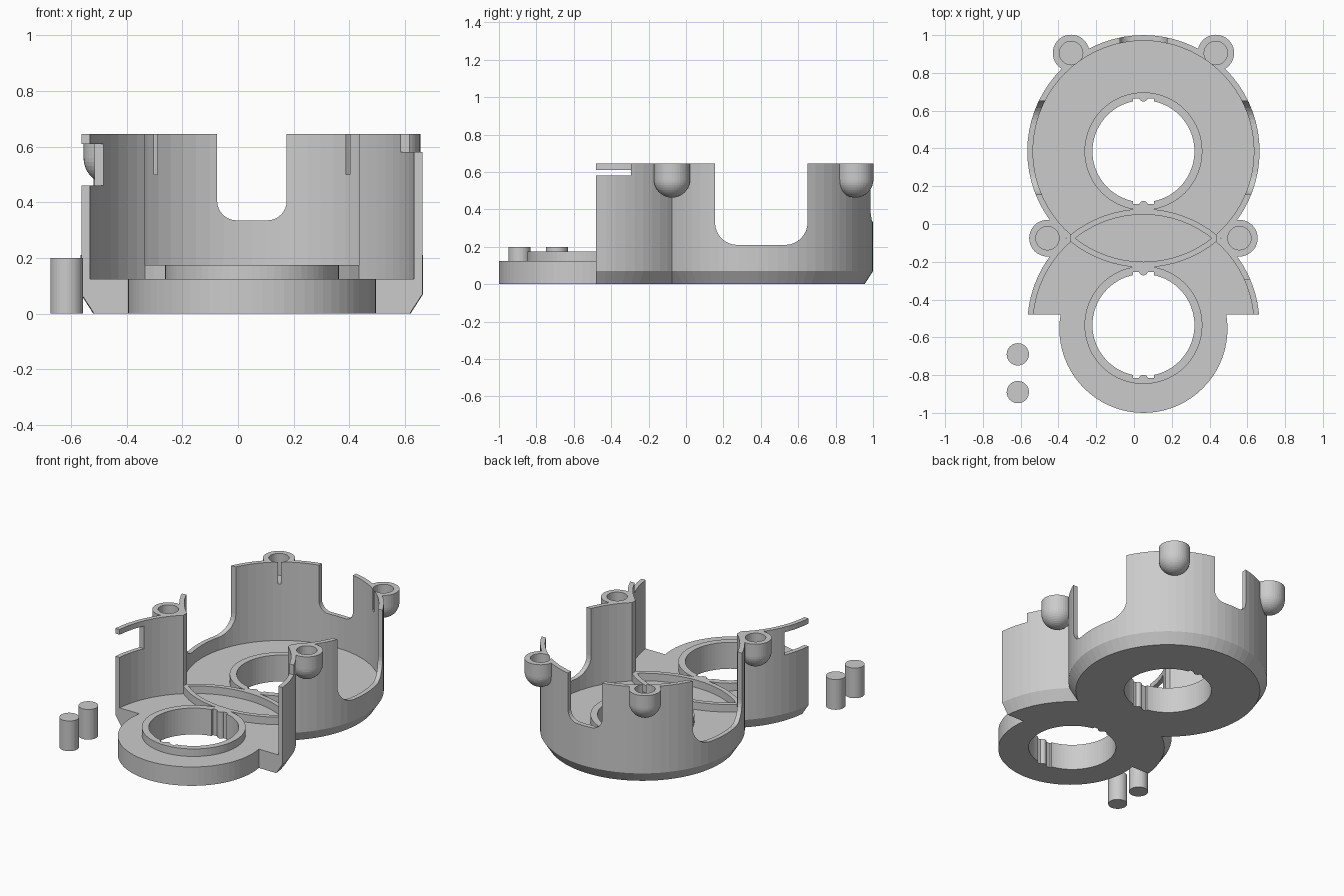
import bpy, bmesh, math

cube = bpy.data.objects.get("Cube")
if cube:
    bpy.data.objects.remove(cube, do_unlink=True)

grey = bpy.data.materials.new("light grey plastic")
grey.use_nodes = True
grey.diffuse_color = (0.6, 0.6, 0.6, 1)
grey.node_tree.nodes["Principled BSDF"].inputs["Base Color"].default_value = (0.6, 0.6, 0.6, 1)

CX, BACK, FRONT = 0.05, 0.385, -0.535      # ring centres
MID = (BACK + FRONT) / 2
OUTER, INNER = 0.615, 0.585                # wall radii
FLOOR, RIM, TOP = 0.125, 0.175, 0.645      # heights


def make(name, bm):
    bmesh.ops.recalc_face_normals(bm, faces=bm.faces)
    mesh = bpy.data.meshes.new(name)
    bm.to_mesh(mesh)
    bm.free()
    mesh.materials.append(grey)
    obj = bpy.data.objects.new(name, mesh)
    bpy.context.collection.objects.link(obj)
    return obj


def lathe(name, x, y, profile, sides=72):
    """Solid of revolution; profile of (radius, z) runs from the bottom up."""
    bm = bmesh.new()
    rings = []
    for r, z in profile:
        rings.append([bm.verts.new((x + r * math.cos(a), y + r * math.sin(a), z))
                      for a in (math.tau * i / sides for i in range(sides))])
    for low, high in zip(rings, rings[1:]):
        for i in range(sides):
            j = (i + 1) % sides
            bm.faces.new((low[i], low[j], high[j], high[i]))
    bm.faces.new(rings[0][::-1])
    bm.faces.new(rings[-1])
    return make(name, bm)


def cyl(name, x, y, r, z0, z1, sides=72):
    return lathe(name, x, y, [(r, z0), (r, z1)], sides)


def box(name, x0, x1, y0, y1, z0, z1):
    bm = bmesh.new()
    bmesh.ops.create_cube(bm, size=1)
    for v in bm.verts:
        v.co = (x1 if v.co.x > 0 else x0, y1 if v.co.y > 0 else y0, z1 if v.co.z > 0 else z0)
    return make(name, bm)


def u_cutter(name, lo, hi, bottom, radius, near, far, along_x):
    """U-shaped prism with rounded lower corners."""
    outline = [(hi, 1), (lo, 1)]
    for centre, start in ((lo + radius, math.pi), (hi - radius, 1.5 * math.pi)):
        for i in range(9):
            a = start + i * math.pi / 16
            outline.append((centre + radius * math.cos(a), bottom + radius * (1 + math.sin(a))))
    bm = bmesh.new()
    ends = [[bm.verts.new((d, s, z) if along_x else (s, d, z)) for s, z in outline]
            for d in (near, far)]
    n = len(outline)
    for i in range(n):
        j = (i + 1) % n
        bm.faces.new((ends[0][i], ends[0][j], ends[1][j], ends[1][i]))
    bm.faces.new(ends[0][::-1])
    bm.faces.new(ends[1])
    return make(name, bm)


def combine(target, other, operation):
    mod = target.modifiers.new("combine", 'BOOLEAN')
    mod.operation, mod.object, mod.solver = operation, other, 'EXACT'
    bpy.context.view_layer.objects.active = target
    bpy.ops.object.modifier_apply(modifier=mod.name)
    bpy.data.objects.remove(other, do_unlink=True)


def add(target, other):
    combine(target, other, 'UNION')


def cut(target, other):
    combine(target, other, 'DIFFERENCE')


# Two joined round tubs with a chamfered foot, the front one cut short
tub = [(0.57, 0), (OUTER, 0.07), (OUTER, TOP)]
body = lathe("double_ring_housing", CX, FRONT, tub)
cut(body, box("front_trim", -2, 2, -2, -0.48, -1, 2))
add(body, lathe("back_tub", CX, BACK, tub))
add(body, cyl("front_disc", CX, -0.555, 0.445, 0, 0.3))

# Round-bottomed screw bosses on the outside of the wall
bosses = [(CX + s * dx, y) for s in (-1, 1) for dx, y in ((0.383, 0.905), (0.508, MID))]
R = 0.097
dome = [(R * math.sin(a), 0.56 - R * math.cos(a))
        for a in (math.pi / 2 * i / 10 for i in range(1, 11))]
for x, y in bosses:
    add(body, lathe("boss", x, y, dome + [(R, TOP)], 40))

# Hollow the tubs, then drill the bosses
for y in (BACK, FRONT):
    cut(body, cyl("cavity", CX, y, INNER, FLOOR, 1))
for x, y in bosses:
    cut(body, cyl("screw_hole", x, y, 0.062, 0.5, 1, 32))
cut(body, box("cusp_trim", CX - 0.385, CX + 0.385, MID - 0.09, MID + 0.09, 0.15, 1))

# Openings in the sides, the back and the front wall ends
cut(body, u_cutter("side_opening", 0.155, 0.65, 0.21, 0.12, -1, 1, True))
cut(body, u_cutter("back_opening", -0.075, 0.175, 0.335, 0.07, 0.7, 1.2, False))
cut(body, box("left_step", 0.4, 0.9, -0.7, -0.295, 0.58, 1))
cut(body, box("right_slot", -0.9, -0.3, -0.7, -0.295, 0.46, 0.61))

# Lens-shaped rim where the two rings cross
rim = cyl("rim", CX, BACK, OUTER, 0.1, RIM)
combine(rim, cyl("rim_other", CX, FRONT, OUTER, 0.05, 0.3), 'INTERSECT')
inside = cyl("rim_inside", CX, BACK, INNER, 0.05, 0.3)
combine(inside, cyl("rim_inside_other", CX, FRONT, INNER, 0, 0.4), 'INTERSECT')
cut(rim, inside)
combine(rim, box("rim_clip", CX - 0.39, CX + 0.39, -1, 1, 0, 1), 'INTERSECT')
add(body, rim)

# Collared holes with a small rib in a recess at front and back
for y in (BACK, FRONT):
    add(body, cyl("collar", CX, y, 0.312, 0.1, RIM))
    cut(body, cyl("hole", CX, y, 0.27, -1, 1))
    cut(body, box("key_recess", CX - 0.055, CX + 0.055, y - 0.28, y + 0.28, -1, 1))
    for s in (-1, 1):
        add(body, cyl("key_rib", CX, y + s * 0.287, 0.024, 0, RIM, 20))

# Two loose pins beside the housing
for name, y in (("back_pin", -0.69), ("front_pin", -0.89)):
    cyl(name, -0.615, y, 0.059, 0, 0.2, 40)
